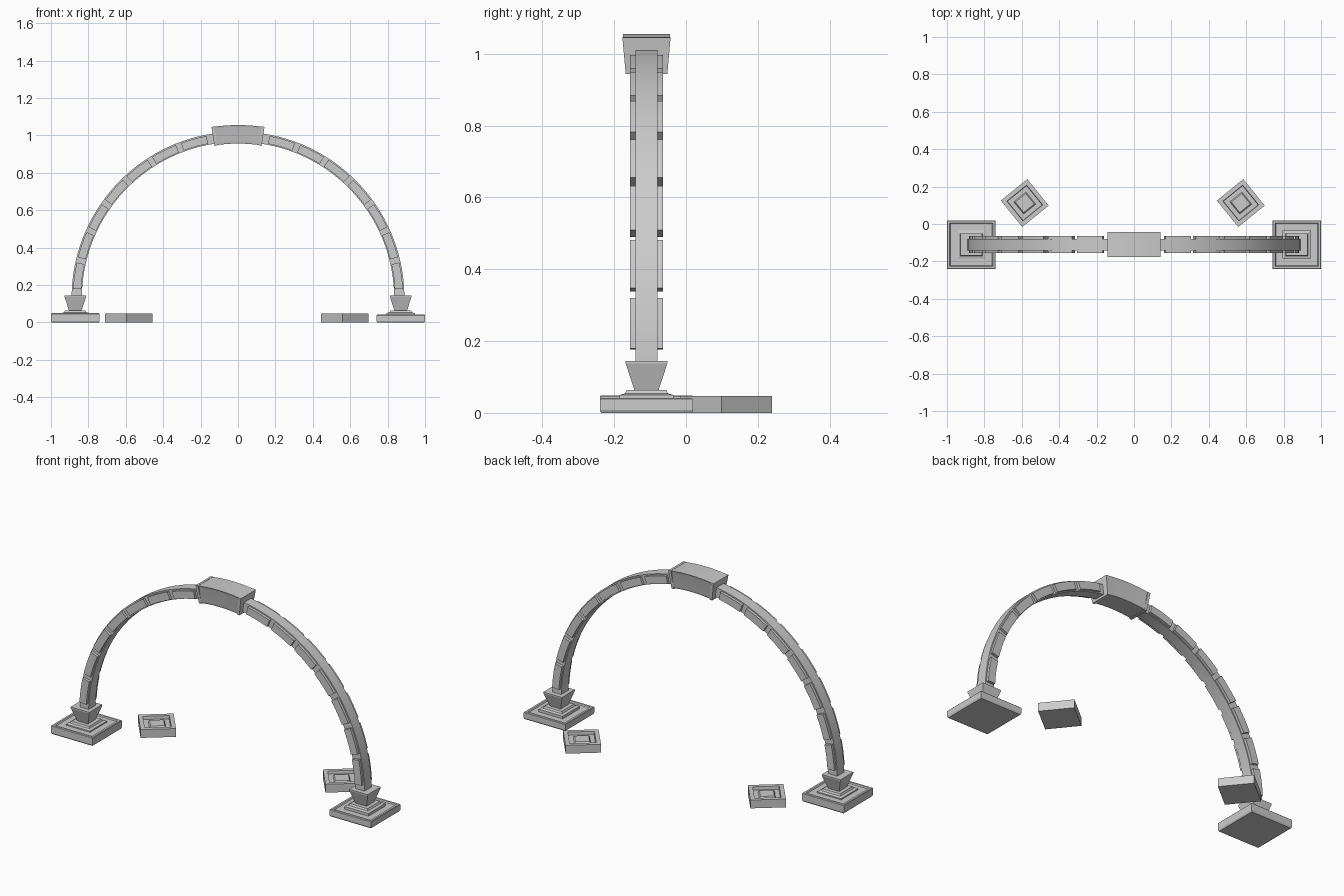
import bpy, bmesh, math

if "Cube" in bpy.data.objects:
    bpy.data.objects.remove(bpy.data.objects["Cube"])

YC, ZC = -0.11, 0.13   # arch plane and arch centre height


def finish(name, bm, smooth=True):
    bmesh.ops.recalc_face_normals(bm, faces=bm.faces)
    me = bpy.data.meshes.new(name)
    bm.to_mesh(me)
    bm.free()
    ob = bpy.data.objects.new(name, me)
    bpy.context.collection.objects.link(ob)
    if smooth:
        bpy.context.view_layer.objects.active = ob
        ob.select_set(True)
        bpy.ops.object.shade_smooth_by_angle(angle=math.radians(30))
        ob.select_set(False)
    return ob


def square_stack(name, profile, loc, rot=0.0):
    """Square loft through (half width, z) pairs."""
    bm = bmesh.new()
    rings = [[bm.verts.new((h * sx, h * sy, z)) for sx, sy in
              ((-1, -1), (1, -1), (1, 1), (-1, 1))] for h, z in profile]
    for a, b in zip(rings, rings[1:]):
        for i in range(4):
            j = (i + 1) % 4
            bm.faces.new((a[i], a[j], b[j], b[i]))
    bm.faces.new(rings[0][::-1])
    bm.faces.new(rings[-1])
    ob = finish(name, bm, False)
    ob.location = loc
    ob.rotation_euler.z = math.radians(rot)
    return ob


def arc_sweep(name, section, a0, a1, steps):
    """Sweep a closed (radius, y) section around the arch centre."""
    bm = bmesh.new()
    rings = []
    for k in range(steps + 1):
        a = math.radians(a0 + (a1 - a0) * k / steps)
        rings.append([bm.verts.new((r * math.cos(a), YC + y, ZC + r * math.sin(a)))
                      for r, y in section])
    n = len(section)
    for a, b in zip(rings, rings[1:]):
        for i in range(n):
            j = (i + 1) % n
            bm.faces.new((a[i], a[j], b[j], b[i]))
    bm.faces.new(rings[0])
    bm.faces.new(rings[-1][::-1])
    return finish(name, bm)


def box_section(r0, r1, h):
    return [(r0, -h), (r1, -h), (r1, h), (r0, h)]


# Main arch band
arc_sweep("arch_band", box_section(0.835, 0.89, 0.031), 0, 180, 48)

# Raised stone blocks along both halves of the arch
for k in range(7):
    a = 3.2 + 11.1 * k
    for side, (s, e) in (("right", (a, a + 9.2)), ("left", (180 - a - 9.2, 180 - a))):
        arc_sweep(f"arch_block_{side}_{k}", box_section(0.84, 0.883, 0.046), s, e, 4)

# Keystone: wedge core with raised end rims and top and bottom rims
arc_sweep("keystone", [(0.826, -0.055), (0.84, -0.06), (0.91, -0.06), (0.925, -0.066),
                       (0.925, 0.066), (0.91, 0.06), (0.84, 0.06), (0.826, 0.055)],
          81.8, 98.2, 8)
for side, a in (("right", 81.2), ("left", 97.8)):
    arc_sweep(f"keystone_rim_{side}", [(0.823, -0.058), (0.926, -0.067),
                                       (0.926, 0.067), (0.823, 0.058)], a, a + 1.0, 1)

# Footings: slab, stepped plinth, flared capital
for side, x, top in (("left", -0.87, 0.049), ("right", 0.87, 0.041)):
    square_stack(f"foot_slab_{side}",
                 [(0.126, 0), (0.13, 0.008), (0.13, top - 0.003), (0.127, top),
                  (0.116, top), (0.112, top - 0.006)], (x, YC, 0))
    square_stack(f"foot_plinth_{side}",
                 [(0.075, 0.03), (0.075, 0.05), (0.06, 0.054), (0.055, 0.064),
                  (0.034, 0.064), (0.058, 0.138), (0.058, 0.145), (0.03, 0.145)], (x, YC, 0))

# Loose paving blocks with stepped recesses
for side, x in (("left", -0.584), ("right", 0.571)):
    square_stack(f"ground_block_{side}",
                 [(0.091, 0), (0.091, 0.047), (0.068, 0.047), (0.066, 0.03),
                  (0.042, 0.03), (0.036, 0.04)], (x, 0.112, 0), 39)
